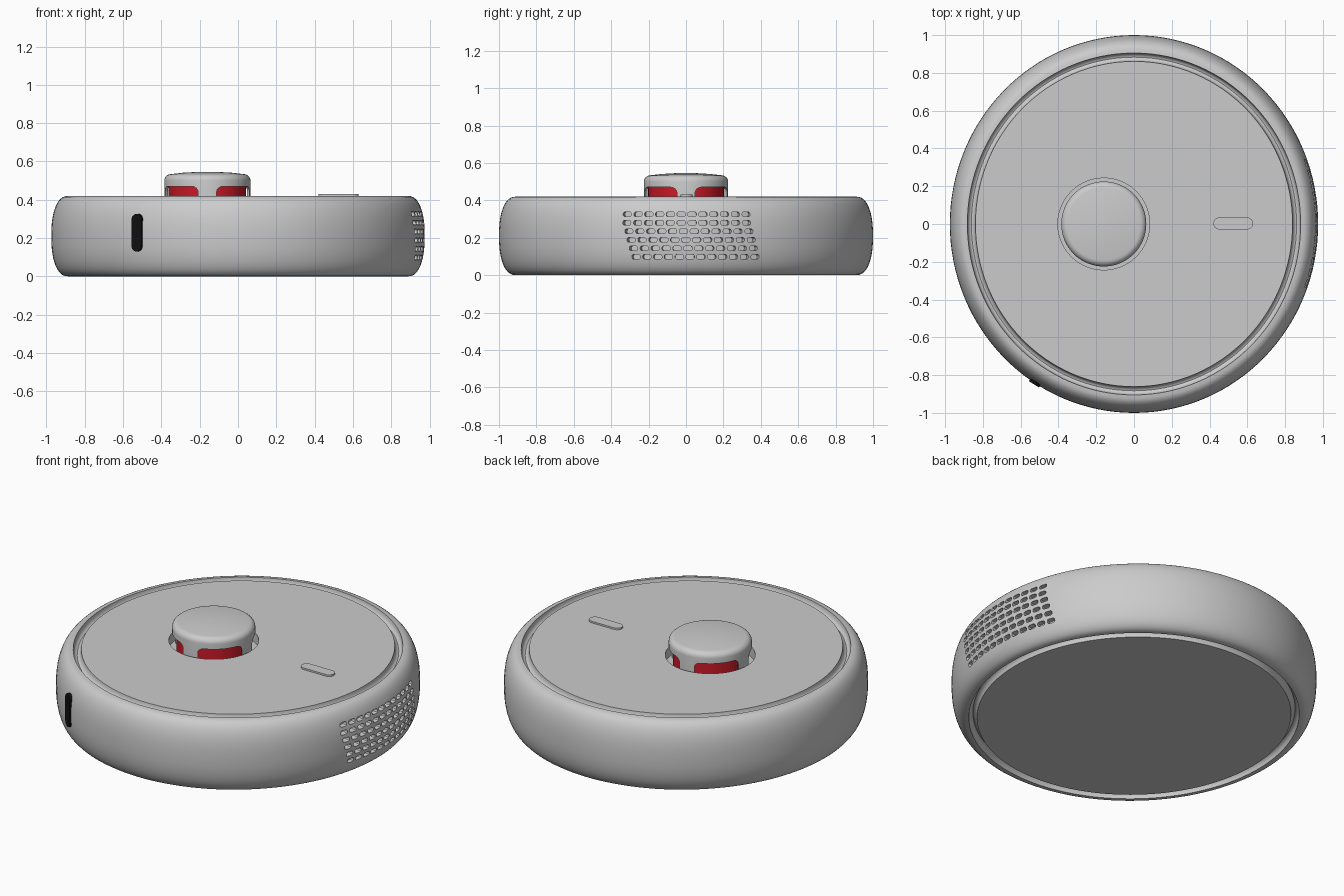
import bpy, bmesh
from math import sin, cos, pi, asin, atan2, radians
from mathutils import Matrix, Vector

if "Cube" in bpy.data.objects:
    bpy.data.objects.remove(bpy.data.objects["Cube"])

SX = 0.975          # body is slightly narrower in x
TX = -0.16          # turret centre


def finish(name, bm, color=None):
    bmesh.ops.recalc_face_normals(bm, faces=bm.faces[:])
    me = bpy.data.meshes.new(name)
    bm.to_mesh(me)
    bm.free()
    ob = bpy.data.objects.new(name, me)
    bpy.context.collection.objects.link(ob)
    if color:
        mat = bpy.data.materials.new(name + "_colour")
        mat.diffuse_color = color
        mat.use_nodes = True
        mat.node_tree.nodes["Principled BSDF"].inputs["Base Color"].default_value = mat.diffuse_color
        me.materials.append(mat)
    return ob


def activate(ob):
    bpy.ops.object.select_all(action='DESELECT')
    ob.select_set(True)
    bpy.context.view_layer.objects.active = ob


def smooth(ob, angle=35):
    activate(ob)
    bpy.ops.object.shade_smooth_by_angle(angle=radians(angle))


def lathe(name, profile, seg=96, cx=0, sx=1, closed=False, color=None):
    bm = bmesh.new()
    rings = [[bm.verts.new((cx + sx * r * cos(2 * pi * i / seg), r * sin(2 * pi * i / seg), z))
              for i in range(seg)] for r, z in profile]
    pairs = list(zip(rings, rings[1:])) + ([(rings[-1], rings[0])] if closed else [])
    for a, b in pairs:
        for i in range(seg):
            j = (i + 1) % seg
            bm.faces.new((a[i], a[j], b[j], b[i]))
    if not closed:
        bm.faces.new(rings[0])
        bm.faces.new(rings[-1])
    return finish(name, bm, color)


def pill(bm, w, h, r, depth, mat, n=4):
    """Rounded rectangle prism centred on mat, extruded along its z axis."""
    pts = []
    for k, (sx, sy) in enumerate(((1, 1), (-1, 1), (-1, -1), (1, -1))):
        for i in range(n + 1):
            a = pi / 2 * (k + i / n)
            pts.append((sx * (w / 2 - r) + r * cos(a), sy * (h / 2 - r) + r * sin(a)))
    lo, hi = [[bm.verts.new(mat @ Vector((x, y, d))) for x, y in pts]
              for d in (-depth / 2, depth / 2)]
    bm.faces.new(lo[::-1])
    bm.faces.new(hi)
    for i in range(len(pts)):
        j = (i + 1) % len(pts)
        bm.faces.new((lo[i], lo[j], hi[j], hi[i]))


def facing(a, pos):
    """Frame whose z axis points outward at angle a and whose y axis is up."""
    m = Matrix(((-sin(a), 0, cos(a)), (cos(a), 0, sin(a)), (0, 1, 0))).to_4x4()
    m.translation = pos
    return m


def cut(ob, cutter):
    cutter.hide_render = True
    mod = ob.modifiers.new("cut", 'BOOLEAN')
    mod.operation = 'DIFFERENCE'
    mod.solver = 'EXACT'
    mod.object = cutter
    activate(ob)
    bpy.ops.object.modifier_apply(modifier=mod.name)
    bpy.data.objects.remove(cutter)


# Body: bulging side wall with rounded grooves around the top and bottom discs
H = 0.42
groove = [(0.883 - 0.022 * cos(pi * i / 8), -0.035 * sin(pi * i / 8)) for i in range(9)]
side = []
for i in range(1, 24):
    t = -pi / 2 + pi * i / 24
    s = 1 if t >= 0 else -1
    side.append((0.91 + 0.09 * abs(cos(t)) ** (2 / 2.3),
                 H / 2 + s * H / 2 * abs(sin(t)) ** (2 / 2.3)))
profile = [(r, -z) for r, z in groove] + side + [(r, H + z) for r, z in reversed(groove)]
body = lathe("body", profile, seg=128, sx=SX)

# Turret recess in the lid
cut(body, lathe("recess_cutter", [(0.243, 0.36), (0.243, 0.6)], cx=TX))

# Air vent slots on the right side, each row shifted a little
bm = bmesh.new()
for row in range(6):
    z = 0.098 + row * 0.0455
    for col in range(12):
        y = -0.27 + col * 0.0585 - row * 0.012
        if row == 5:
            y += 0.012
        a = asin(y)
        pill(bm, 0.045, 0.025, 0.009, 0.08,
             facing(atan2(sin(a), cos(a) * SX), (SX * cos(a), y, z)), n=2)
cut(body, finish("vent_cutter", bm))
smooth(body)

# Turret cap: hollow shell with four arched windows
outer = [(0.225, 0.36), (0.225, 0.5)]
outer += [(0.19 + 0.035 * cos(pi / 2 * i / 6), 0.5 + 0.034 * sin(pi / 2 * i / 6)) for i in range(1, 7)]
outer += [(0.13, 0.541), (0.06, 0.545), (0.01, 0.546)]
cap = lathe("turret_cap", outer + [(0.01, 0.485), (0.21, 0.485), (0.21, 0.36)], seg=64, cx=TX, closed=True)
for k in range(4):
    bm = bmesh.new()
    a = pi / 4 + k * pi / 2
    pill(bm, 0.242, 0.17, 0.03, 0.16,
         facing(a, (TX + 0.2 * cos(a), 0.2 * sin(a), 0.385)))
    cut(cap, finish("window_cutter", bm))
smooth(cap)
smooth(lathe("turret_cap_centre", [(0.011, 0.485), (0.011, 0.546)], seg=24, cx=TX))

# Red sensor drum inside the turret
smooth(lathe("sensor_drum", [(0.202, 0.36), (0.202, 0.485)], seg=64, cx=TX, color=(0.6, 0.01, 0.02, 1)))

# Button on the lid
bm = bmesh.new()
pill(bm, 0.21, 0.064, 0.032, 0.04, Matrix.Translation((0.525, 0.003, 0.41)), n=8)
smooth(finish("button", bm))

# Black sensor window at the front left
bm = bmesh.new()
a = atan2(-0.843, -0.525)
pill(bm, 0.062, 0.196, 0.03, 0.03, facing(a, (-0.522, -0.836, 0.228)), n=8)
smooth(finish("front_sensor", bm, (0.005, 0.005, 0.005, 1)))
